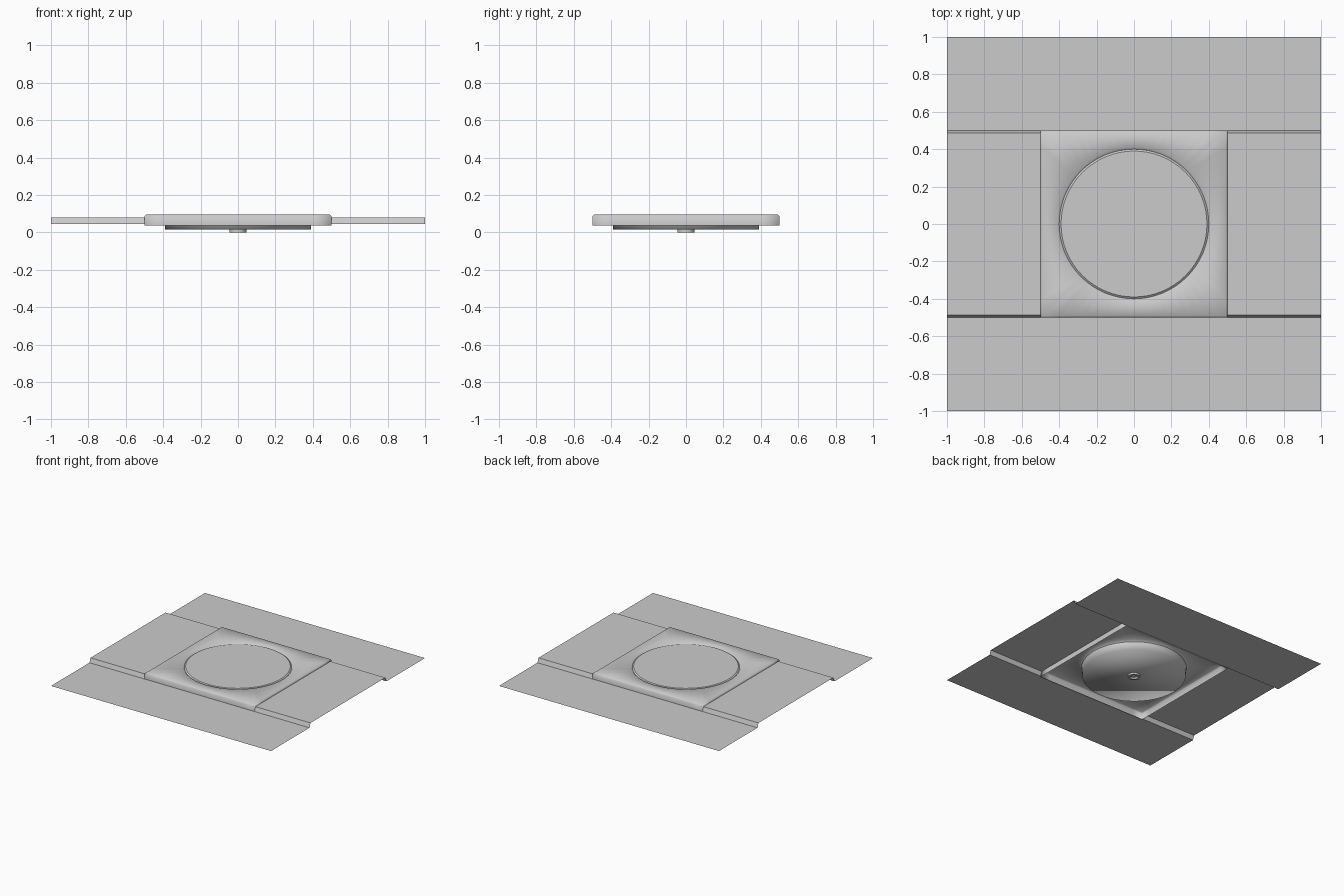
import bpy
import bmesh
import math

cube = bpy.data.objects.get("Cube")
if cube:
    bpy.data.objects.remove(cube, do_unlink=True)

grey = bpy.data.materials.new("light_grey")
grey.use_nodes = True
grey.diffuse_color = (0.6, 0.6, 0.6, 1)
grey.node_tree.nodes["Principled BSDF"].inputs["Base Color"].default_value = (0.6, 0.6, 0.6, 1)

SIDES = 64


def finish(name, bm, smooth=None):
    mesh = bpy.data.meshes.new(name)
    bm.to_mesh(mesh)
    bm.free()
    mesh.materials.append(grey)
    obj = bpy.data.objects.new(name, mesh)
    bpy.context.collection.objects.link(obj)
    if smooth is not None:
        bpy.ops.object.select_all(action='DESELECT')
        obj.select_set(True)
        bpy.context.view_layer.objects.active = obj
        if smooth >= 180:
            bpy.ops.object.shade_smooth()
        else:
            bpy.ops.object.shade_smooth_by_angle(angle=math.radians(smooth))
    return obj


def loft(name, rings, smooth, cap=False):
    """Join rings of (radius, height, is_square), listed so that faces point outward."""
    bm = bmesh.new()
    loops = []
    for radius, z, square in rings:
        loop = []
        for i in range(SIDES):
            a = 2 * math.pi * i / SIDES
            c, s = math.cos(a), math.sin(a)
            r = radius / max(abs(c), abs(s)) if square else radius
            loop.append(bm.verts.new((r * c, r * s, z)))
        loops.append(loop)
    for low, high in zip(loops, loops[1:]):
        for i in range(SIDES):
            j = (i + 1) % SIDES
            bm.faces.new((low[i], low[j], high[j], high[i]))
    if cap == "start":
        bm.faces.new(loops[0][::-1])
    elif cap == "end":
        bm.faces.new(loops[-1])
    return finish(name, bm, smooth)


def strip(name, x0, x1, profile):
    """Sweep a (y, z) profile along x as a thin sheet facing up."""
    bm = bmesh.new()
    rows = [[bm.verts.new((x, y, z)) for x in (x0, x1)] for y, z in profile]
    for a, b in zip(rows, rows[1:]):
        bm.faces.new((a[0], a[1], b[1], b[0]))
    return finish(name, bm)


LOW, HIGH = 0.045, 0.08

# Low sheets in front and behind
strip("front_sheet", -1, 1, [(-1, LOW), (-0.5, LOW)])
strip("back_sheet", -1, 1, [(0.5, LOW), (1, LOW)])

# Raised side panels with sloped steps
step = [(-0.5, LOW), (-0.487, HIGH), (0.487, HIGH), (0.5, LOW)]
strip("left_panel", 0.5, 1, step)
strip("right_panel", -1, -0.5, step)

# Square plate, open underneath, with a round opening
loft("square_plate", [(0.5, 0.038, True), (0.5, 0.087, True), (0.492, 0.095, True),
                      (0.41, 0.095, False), (0.395, 0.08, False)], 180)

# Round housing below the opening
loft("round_housing", [(0.39, 0.015, False), (0.395, 0.08, False)], 180, "start")

# Round button filling the opening
loft("round_button", [(0.4, 0.085, False), (0.39, 0.093, False)], 30, "end")

# Short hollow stub under the housing
loft("bottom_stub", [(0.03, 0.015, False), (0.03, 0, False),
                     (0.045, 0, False), (0.045, 0.015, False)], 30)
